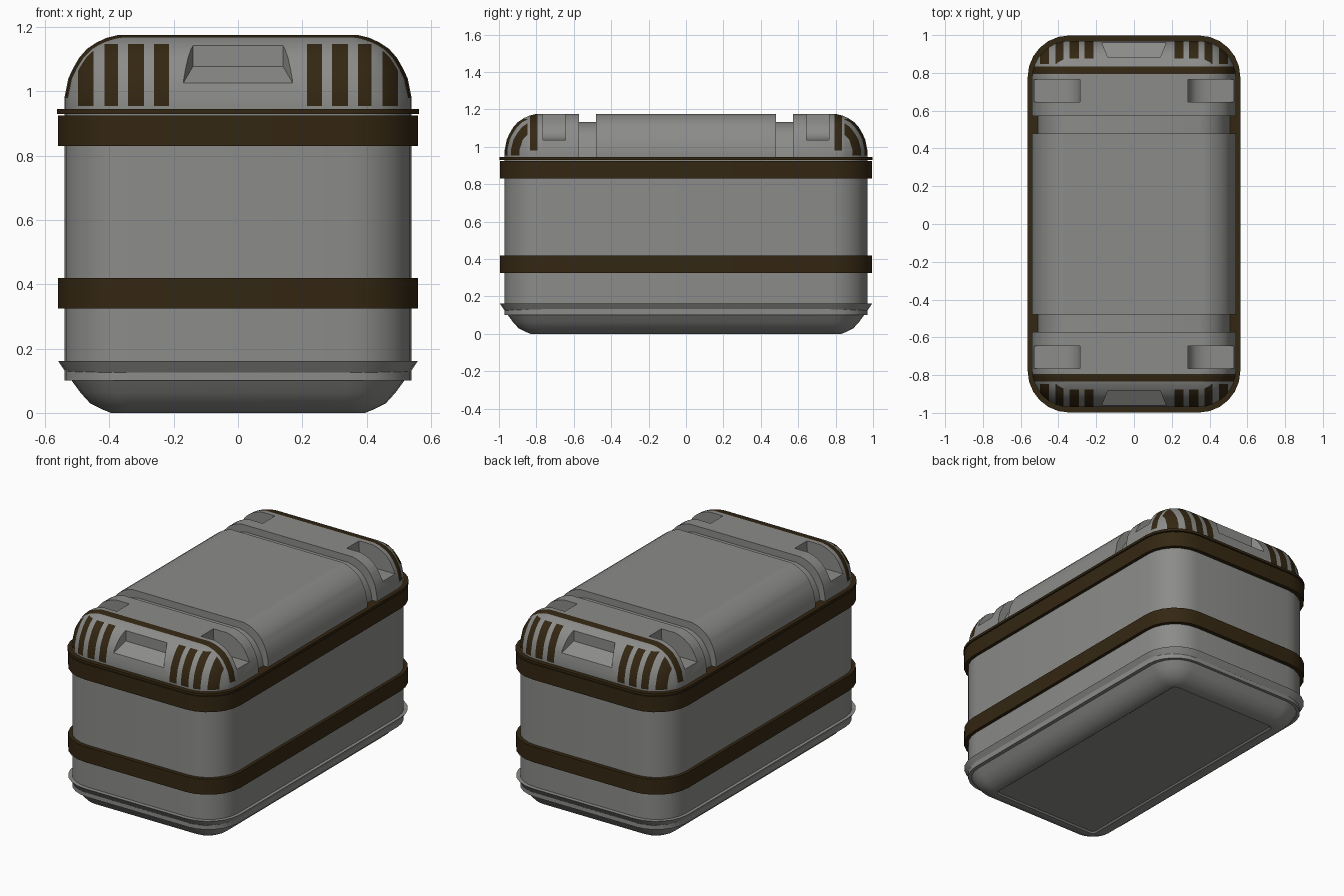
import bpy, bmesh, math
from mathutils import Vector

if "Cube" in bpy.data.objects:
    bpy.data.objects.remove(bpy.data.objects["Cube"])


def material(name, rgb):
    m = bpy.data.materials.new(name)
    m.diffuse_color = (*rgb, 1)
    m.use_nodes = True
    m.node_tree.nodes["Principled BSDF"].inputs["Base Color"].default_value = m.diffuse_color
    return m


GREY = material("shell grey", (0.26, 0.26, 0.252))
BROWN = material("dark brown trim", (0.034, 0.02, 0.006))


def make(name, bm, *mats):
    bmesh.ops.recalc_face_normals(bm, faces=bm.faces)
    me = bpy.data.meshes.new(name)
    bm.to_mesh(me)
    bm.free()
    for m in mats:
        me.materials.append(m)
    ob = bpy.data.objects.new(name, me)
    bpy.context.collection.objects.link(ob)
    return ob


def select(ob):
    bpy.ops.object.select_all(action='DESELECT')
    ob.select_set(True)
    bpy.context.view_layer.objects.active = ob


def smooth(ob, angle=32):
    select(ob)
    bpy.ops.object.shade_smooth_by_angle(angle=math.radians(angle))


def loft(hx, hy, r, profile, seg=6):
    """Stack of rounded rectangles; profile is a list of (inset, z)."""
    bm = bmesh.new()
    rings = []
    for inset, z in profile:
        rr = max(r - inset, 0.02)
        ring = []
        for q, (sx, sy) in enumerate([(1, 1), (-1, 1), (-1, -1), (1, -1)]):
            cx, cy = sx * (hx - inset - rr), sy * (hy - inset - rr)
            for i in range(seg + 1):
                a = math.pi / 2 * (q + i / seg)
                ring.append(bm.verts.new((cx + rr * math.cos(a), cy + rr * math.sin(a), z)))
        rings.append(ring)
    n = len(rings[0])
    for a, b in zip(rings, rings[1:]):
        for i in range(n):
            j = (i + 1) % n
            bm.faces.new((a[i], a[j], b[j], b[i]))
    bm.faces.new(rings[0])
    bm.faces.new(rings[-1])
    return bm


def prism(points, y0, y1):
    """Extrude an x-z outline along y."""
    bm = bmesh.new()
    a = [bm.verts.new((x, y0, z)) for x, z in points]
    b = [bm.verts.new((x, y1, z)) for x, z in points]
    for i in range(len(a)):
        j = (i + 1) % len(a)
        bm.faces.new((a[i], a[j], b[j], b[i]))
    bm.faces.new(a)
    bm.faces.new(b)
    return bm


def cut(ob, bm):
    cutter = make("cutter", bm, GREY)
    cutter.hide_render = True
    mod = ob.modifiers.new("cut", 'BOOLEAN')
    mod.operation, mod.solver, mod.object = 'DIFFERENCE', 'EXACT', cutter
    select(ob)
    bpy.ops.object.modifier_apply(modifier=mod.name)
    bpy.data.objects.remove(cutter)


# Main body and flared bottom tray with a shallow recessed base panel
smooth(make("body", loft(0.54, 0.97, 0.2, [(0, 0.1), (0, 0.935)]), GREY))
smooth(make("bottom_tray", loft(0.56, 0.995, 0.22, [
    (0.2, 0.008), (0.19, 0.0), (0.165, 0.0), (0.135, 0.012), (0.1, 0.03),
    (0.07, 0.063), (0.043, 0.1), (0.018, 0.135), (0, 0.162)]), GREY))

# Two wrap-around bands and the thin flange under the lid
for name, z0, z1, grow in [("lower_band", 0.325, 0.42, 0),
                           ("upper_band", 0.83, 0.925, 0),
                           ("lid_flange", 0.93, 0.945, 0.003)]:
    smooth(make(name, loft(0.56 + grow, 0.995 + grow, 0.22, [(0, z0), (0, z1)]), BROWN))

# Domed lid, sliced along the stripe edges so they can be coloured by rule
LID = [(0, 0.938), (0, 0.98), (0.012, 1.04), (0.027, 1.072), (0.046, 1.105), (0.07, 1.132),
       (0.1, 1.152), (0.13, 1.166), (0.165, 1.175)]
VENTS = [(0.215, 0.262), (0.292, 0.342), (0.373, 0.415), (0.45, 0.498)]
BAND = (0.793, 0.833)
bm = loft(0.54, 0.97, 0.2, LID, 8)


def slice_at(axis, d):
    n = Vector((0, 0, 0))
    n[axis] = 1
    bmesh.ops.bisect_plane(bm, geom=bm.verts[:] + bm.edges[:] + bm.faces[:],
                           dist=1e-5, plane_co=n * d, plane_no=n)


for s in (-1, 1):
    for d in [e for v in VENTS for e in v]:
        slice_at(0, s * d)
    for d in (*BAND, 0.848):
        slice_at(1, s * d)
for d in (0.955, 1.148):
    slice_at(2, d)
for f in bm.faces:
    c = f.calc_center_median()
    x, y, z = abs(c.x), abs(c.y), c.z
    band = BAND[0] < y < BAND[1] and z > 0.98
    vent = y > 0.848 and 0.955 < z < 1.148 and any(a < x < b for a, b in VENTS)
    f.material_index = int(band or vent)
lid = make("lid", bm, GREY, BROWN)

for s in (-1, 1):
    # Cross grooves
    cut(lid, prism([(-0.7, 0.9), (0.7, 0.9), (0.7, 1.3), (-0.7, 1.3)], s * 0.48, s * 0.572))
    # Grip recess in each end
    bm = bmesh.new()
    for y, w, z in ((0.885, 0.14, 1.078), (1.0, 0.185, 1.0)):
        for sx in (-1, 1):
            bm.verts.new((sx * w, s * y, z))
            bm.verts.new((sx * w, s * y, 1.25))
    bmesh.ops.convex_hull(bm, input=bm.verts[:])
    cut(lid, bm)
    # Scooped latch pockets at the corners
    for t in (-1, 1):
        scoop = [(0.285, 1.3), (0.285, 1.125), (0.298, 1.085), (0.325, 1.057),
                 (0.365, 1.042), (0.41, 1.037), (0.7, 1.037), (0.7, 1.3)]
        cut(lid, prism([(t * x, z) for x, z in scoop], s * 0.645, s * 0.765))
smooth(lid)

# Lower core that forms the floor of the grooves
side = [(0.54 - i - 0.03, z - 0.042) for i, z in LID]
smooth(make("groove_floor", prism(side + [(-x, z) for x, z in reversed(side)], -0.6, 0.6), GREY))
